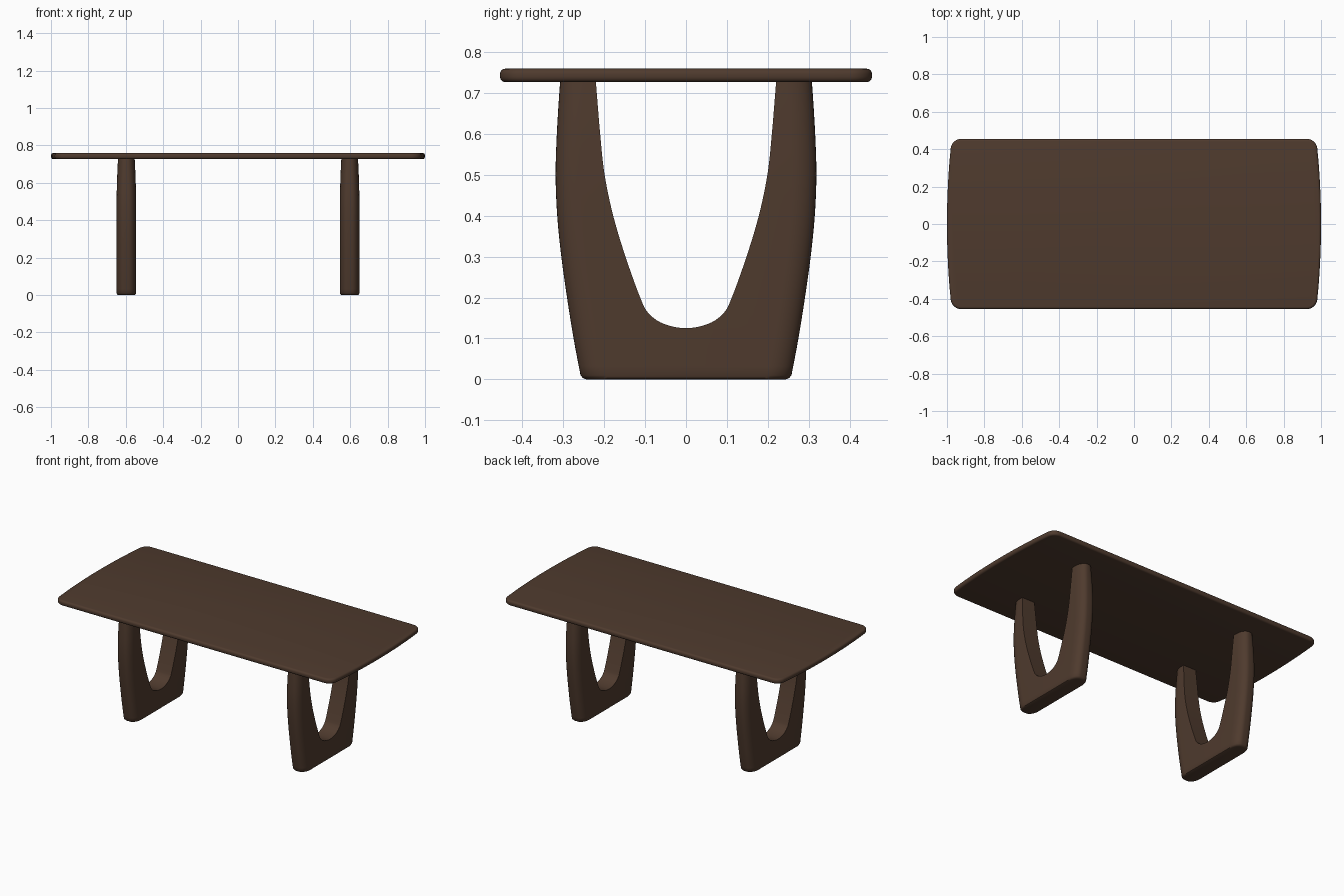
import bpy, bmesh, math
from mathutils import Vector

if "Cube" in bpy.data.objects:
    bpy.data.objects.remove(bpy.data.objects["Cube"])

wood = bpy.data.materials.new("dark walnut")
wood.use_nodes = True
colour = (0.078, 0.043, 0.027, 1)
wood.diffuse_color = colour
wood.node_tree.nodes["Principled BSDF"].inputs["Base Color"].default_value = colour


def make_object(name, bm):
    bmesh.ops.recalc_face_normals(bm, faces=bm.faces)
    mesh = bpy.data.meshes.new(name)
    bm.to_mesh(mesh)
    bm.free()
    mesh.materials.append(wood)
    obj = bpy.data.objects.new(name, mesh)
    bpy.context.collection.objects.link(obj)
    return obj


def activate(obj):
    bpy.ops.object.select_all(action='DESELECT')
    obj.select_set(True)
    bpy.context.view_layer.objects.active = obj


def finish(obj, angle):
    """Apply all modifiers, then smooth while keeping sharp edges."""
    activate(obj)
    for mod in list(obj.modifiers):
        bpy.ops.object.modifier_apply(modifier=mod.name)
    bpy.ops.object.shade_smooth_by_angle(angle=math.radians(angle))


def prism(points, direction):
    """Extrude a closed outline of 3D points along a direction."""
    bm = bmesh.new()
    face = bm.faces.new([bm.verts.new(p) for p in points])
    made = bmesh.ops.extrude_face_region(bm, geom=[face])["geom"]
    verts = [v for v in made if isinstance(v, bmesh.types.BMVert)]
    bmesh.ops.translate(bm, verts=verts, vec=direction)
    return bm


def smooth_curve(points, steps=5):
    """Catmull-Rom curve through 2D points."""
    pts = [Vector(p) for p in points]
    pts = [2 * pts[0] - pts[1]] + pts + [2 * pts[-1] - pts[-2]]
    out = []
    for a, b, c, d in zip(pts, pts[1:], pts[2:], pts[3:]):
        for i in range(steps):
            t = i / steps
            out.append(0.5 * (2 * b + (c - a) * t + (2 * a - 5 * b + 4 * c - d) * t**2
                              + (3 * b - a - 3 * c + d) * t**3))
    return out + [pts[-2]]


# Tabletop: straight long sides, gently bowed ends, rounded corners and rim
half_y, low, high = 0.455, 0.727, 0.76
end = [(1 - 0.025 * (y / half_y) ** 2, y) for y in (half_y * k / 8 for k in range(-8, 9)) if abs(y) > 0.42 or abs(y) < 0.39]
outline = end + [(-x, -y) for x, y in end]
bm = prism([(x, y, low) for x, y in outline], (0, 0, high - low))
corners = [e for e in bm.edges
           if abs(e.verts[0].co.z - e.verts[1].co.z) > 0.01 and abs(e.verts[0].co.y) > 0.45]
bmesh.ops.bevel(bm, geom=corners, offset=0.05, segments=8, profile=0.5, affect='EDGES')
tabletop = make_object("tabletop", bm)
rim = tabletop.modifiers.new("rim", 'BEVEL')
rim.width, rim.segments = 0.013, 4
rim.limit_method, rim.angle_limit = 'ANGLE', math.radians(40)
finish(tabletop, 40)

# Leg frame body: rounded cross-sections stacked along the outer silhouette
silhouette = [(0.258, 0.01), (0.275, 0.1), (0.291, 0.2), (0.305, 0.3), (0.315, 0.4),
              (0.319, 0.5), (0.316, 0.6), (0.310, 0.7), (0.307, 0.735)]


def section(depth, z, inset=0.0):
    half_x = 0.0525 - 0.008 * max(0, (z - 0.45) / 0.28) ** 2 - inset
    rx, ry = 0.04, 0.06
    ring = []
    for quarter, (sx, sy) in enumerate([(1, 1), (-1, 1), (-1, -1), (1, -1)]):
        for i in range(9):
            a = math.pi / 2 * (quarter + i / 8)
            ring.append((sx * (half_x - rx) + rx * math.cos(a),
                         sy * (depth - ry) + ry * math.sin(a), z))
    return ring


bm = bmesh.new()
sections = [section(0.244, 0, 0.008), section(0.252, 0.003, 0.003)]
sections += [section(y, z) for y, z in smooth_curve(silhouette, 4)]
rings = [[bm.verts.new(p) for p in s] for s in sections]
for lower, upper in zip(rings, rings[1:]):
    for i in range(len(lower)):
        j = (i + 1) % len(lower)
        bm.faces.new((lower[i], lower[j], upper[j], upper[i]))
bm.faces.new(rings[0])
bm.faces.new(rings[-1])
right_leg = make_object("right_leg_frame", bm)

# U-shaped opening cut through the body
opening = [(0.223, 0.76), (0.21, 0.6), (0.199, 0.5), (0.178, 0.4), (0.148, 0.3),
           (0.112, 0.2), (0.092, 0.162), (0.055, 0.136), (0, 0.125)]
opening += [(-y, z) for y, z in opening[-2::-1]]
bm = prism([(-0.2, y, z) for y, z in smooth_curve(opening)], (0.4, 0, 0))
cutter = make_object("opening_cutter", bm)
cutter.hide_render = True
cut = right_leg.modifiers.new("opening", 'BOOLEAN')
cut.operation, cut.solver, cut.object = 'DIFFERENCE', 'EXACT', cutter
finish(right_leg, 35)
bpy.data.objects.remove(cutter)

# Matching frame at the other end
left_leg = right_leg.copy()
left_leg.name = "left_leg_frame"
bpy.context.collection.objects.link(left_leg)
right_leg.location.x, left_leg.location.x = -0.597, 0.597
